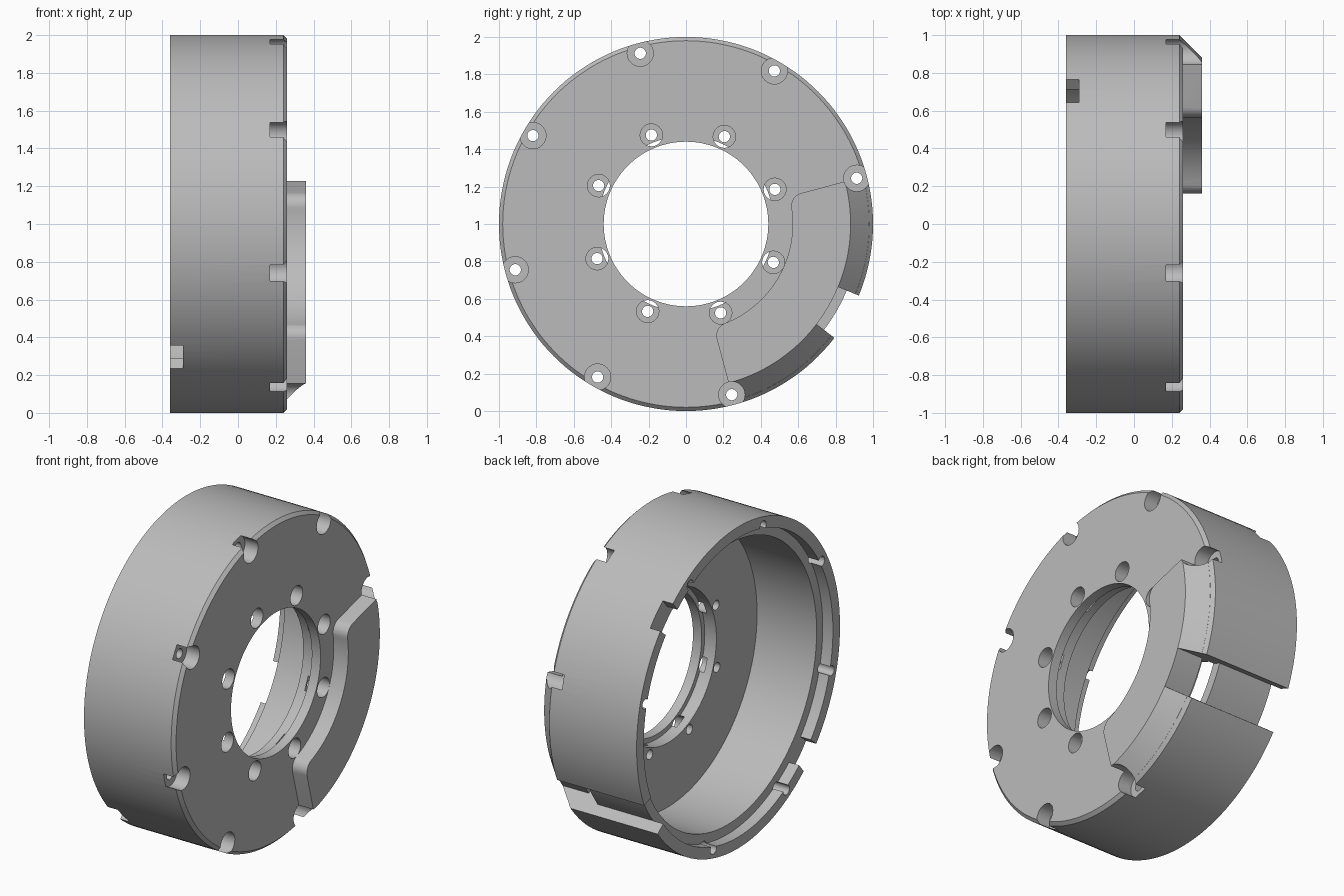
import bpy, bmesh
from math import sin, cos, radians, asin, sqrt, pi

if "Cube" in bpy.data.objects:
    bpy.data.objects.remove(bpy.data.objects["Cube"])

grey = bpy.data.materials.new("light grey")
grey.use_nodes = True
colour = (0.5, 0.5, 0.5, 1)
grey.diffuse_color = colour
grey.node_tree.nodes["Principled BSDF"].inputs["Base Color"].default_value = colour

AXIS = (0, 1)          # centre of the ring in y, z


def polar(r, a, centre=AXIS):
    return centre[0] + r * cos(a), centre[1] + r * sin(a)


def sweep(bm, profile, start=0, end=360, steps=144, centre=AXIS):
    """Turn a closed (x, radius) profile about the x direction."""
    full = end - start == 360
    rings = []
    for i in range(steps if full else steps + 1):
        a = radians(start + (end - start) * i / steps)
        rings.append([bm.verts.new((x, *polar(r, a, centre))) for x, r in profile])
    n = len(profile)
    for i in range(steps):
        a, b = rings[i], rings[(i + 1) % len(rings)]
        for j in range(n):
            k = (j + 1) % n
            bm.faces.new((a[j], a[k], b[k], b[j]))
    if not full:
        bm.faces.new(rings[0])
        bm.faces.new(rings[-1])


def finish(bm, name):
    bmesh.ops.remove_doubles(bm, verts=bm.verts, dist=1e-5)
    bmesh.ops.recalc_face_normals(bm, faces=bm.faces)
    mesh = bpy.data.meshes.new(name)
    bm.to_mesh(mesh)
    bm.free()
    mesh.materials.append(grey)
    obj = bpy.data.objects.new(name, mesh)
    bpy.context.collection.objects.link(obj)
    return obj


# Hollow drum: end plate with stepped bore, wall and thin rim lip
bm = bmesh.new()
sweep(bm, [(-0.36, 1), (0.24, 1), (0.26, 0.98), (0.26, 0.44), (0.20, 0.44),
           (0.20, 0.47), (0.12, 0.47), (0.12, 0.87), (-0.29, 0.87),
           (-0.29, 0.93), (-0.36, 0.93)])
housing = finish(bm, "housing")

# Raised quarter pad with filleted inner corners and sloped outer side
R_IN, R_TOP, FILLET = 0.57, 0.88, 0.07
HI, LO = radians(15), radians(-75)
rc = R_IN + FILLET
off = asin(FILLET / rc)


def arc(r, a0, a1, n, centre=AXIS):
    return [polar(r, a0 + (a1 - a0) * i / n, centre) for i in range(n + 1)]


outer = arc(R_TOP, LO, HI, 36)
inner = arc(FILLET, HI + pi / 2, HI - off + pi, 8, polar(rc, HI - off))
inner += arc(R_IN, HI - off, LO + off, 32)[1:-1]
inner += arc(FILLET, LO + off - pi, LO - pi / 2, 8, polar(rc, LO + off))
grow = 0.999 / R_TOP
bottom = [(0.24, y * grow, 1 + (z - 1) * grow) for y, z in outer]
bottom += [(0.24, y, z) for y, z in inner]
top = [(0.36, y, z) for y, z in outer + inner]
bm = bmesh.new()
lower = [bm.verts.new(p) for p in bottom]
upper = [bm.verts.new(p) for p in top]
bm.faces.new(lower)
bm.faces.new(upper)
for i in range(len(lower)):
    k = (i + 1) % len(lower)
    bm.faces.new((lower[i], lower[k], upper[k], upper[i]))
pad = finish(bm, "raised_pad")

# Cutters: counterbored screw holes, rim notches and side opening
bm = bmesh.new()


def screw_hole(radius, angle, head, shank):
    sweep(bm, [(0.5, 0), (0.5, head), (0.17, head), (0.17, shank),
               (-0.5, shank), (-0.5, 0)], steps=32,
          centre=polar(radius, radians(angle)))


for i in range(8):
    screw_hole(0.51, 21.3 + 45 * i, 0.06, 0.03)
    if i < 7:
        screw_hole(0.945, 15 + 45 * i, 0.07, 0.03)
for a in (45, 225):
    sweep(bm, [(-0.5, 0.9), (-0.29, 0.9), (-0.29, 1.1), (-0.5, 1.1)], a - 5, a + 5, 4)
sweep(bm, [(-0.5, 1.2), (-0.5, 0.93), (0.09, 0.93), (0.09, 0.8), (0.18, 0.8),
           (0.18, 0.88), (0.5, 0.88), (0.5, 1.2)], -37.5, -22.5, 6)
cutters = finish(bm, "hole_cutters")

# Join the pad, cut the openings and apply
bpy.context.view_layer.objects.active = housing
for helper, operation in ((pad, 'UNION'), (cutters, 'DIFFERENCE')):
    mod = housing.modifiers.new(helper.name, 'BOOLEAN')
    mod.operation = operation
    mod.solver = 'EXACT'
    mod.object = helper
    bpy.ops.object.modifier_apply(modifier=mod.name)
    bpy.data.objects.remove(helper)

bpy.ops.object.select_all(action='DESELECT')
housing.select_set(True)
bpy.ops.object.shade_smooth_by_angle(angle=radians(25))
